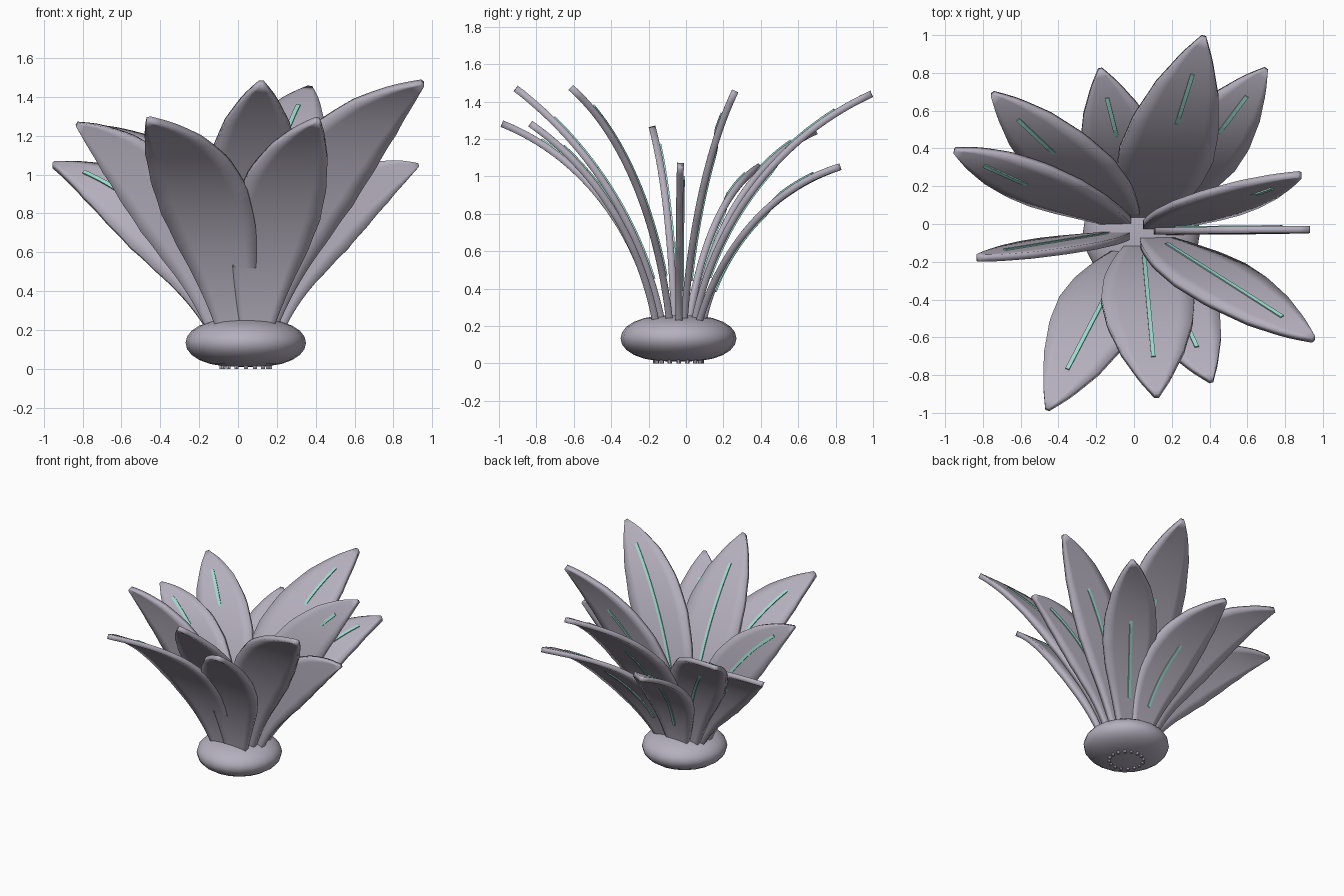
import bpy
import bmesh
import math
from mathutils import Vector

if "Cube" in bpy.data.objects:
    bpy.data.objects.remove(bpy.data.objects["Cube"], do_unlink=True)


def make_material(name, color):
    mat = bpy.data.materials.new(name)
    mat.use_nodes = True
    mat.diffuse_color = color
    mat.node_tree.nodes["Principled BSDF"].inputs["Base Color"].default_value = color
    return mat


GREY = make_material("lilac grey", (0.46, 0.43, 0.51, 1))
TEAL = make_material("pale teal", (0.34, 0.72, 0.62, 1))
CENTER = Vector((0.04, -0.04, 0))
STEPS = 30

# Tip position of each leaf
TIPS = {
    "back_right": (-0.18, 0.82, 1.05), "back": (0.37, 0.99, 1.44),
    "back_left": (0.70, 0.82, 1.05), "right_back": (-0.75, 0.69, 1.24),
    "right_upper": (-0.95, 0.39, 1.05), "left_upper": (0.88, 0.26, 1.45),
    "left": (0.93, -0.03, 1.05), "right": (-0.83, -0.18, 1.26),
    "front_right": (-0.46, -0.98, 1.28), "front": (0.12, -0.91, 1.47),
    "front_left": (0.41, -0.83, 1.28), "left_front": (0.95, -0.61, 1.47),
}
# Half width along the leaf, from root to tip
PROFILE = [(0, 0.09), (0.2, 0.165), (0.35, 0.22), (0.5, 0.245), (0.65, 0.225),
           (0.8, 0.165), (0.92, 0.085), (0.97, 0.04), (1, 0.012)]


def half_width(t):
    for (a, wa), (b, wb) in zip(PROFILE, PROFILE[1:]):
        if t <= b:
            return wa + (wb - wa) * (t - a) / (b - a)
    return PROFILE[-1][1]


def leaf_spine(tip):
    """Points of an arc from the bulb to the tip; tall leaves root further in."""
    flat = Vector((tip.x, tip.y, 0)) - CENTER
    out = flat.normalized()
    ring = 0.085 if tip.z > 1.4 else 0.13
    root = CENTER + out * ring + Vector((0, 0, 0.2))
    rise = tip.z - root.z
    chord = math.atan2(flat.length - ring, rise)
    a0 = max(math.radians(11), 2 * chord - math.radians(77))
    a1 = 2 * chord - a0
    radius = rise / (math.sin(a1) - math.sin(a0))
    points = []
    for i in range(STEPS + 1):
        a = a0 + (a1 - a0) * i / STEPS
        up = Vector((0, 0, math.sin(a) - math.sin(a0)))
        points.append(root + (out * (math.cos(a0) - math.cos(a)) + up) * radius)
    size = math.sqrt(radius * (a1 - a0) / 1.5) * (1 - 0.2 * out.x ** 2)
    return points, size


class Blade:
    """Sheet ruled along x, so every blade is edge-on from the side."""

    def __init__(self, points):
        self.points = points
        self.dist = [0.0]
        for p, q in zip(points, points[1:]):
            self.dist.append(self.dist[-1] + (q - p).yz.length)

    def tangent(self, i):
        return (self.points[min(i + 1, STEPS)] - self.points[max(i - 1, 0)]).normalized()

    def offset(self, i, w):
        """Point w away from the spine, measured within the curved sheet."""
        t = self.tangent(i)
        perp = Vector((t.yz.length, -t.x)) * w
        s = self.dist[i] + perp.y
        k = 0
        while k < STEPS - 1 and self.dist[k + 1] < s:
            k += 1
        f = (s - self.dist[k]) / (self.dist[k + 1] - self.dist[k])
        spot = self.points[k].lerp(self.points[k + 1], f)
        spot.x = self.points[i].x + perp.x
        return spot


def strip_object(name, rows, thickness, mat):
    """Skin rows of points into a solid sheet."""
    bm = bmesh.new()
    grid = [[bm.verts.new(p) for p in row] for row in rows]
    for lower, upper in zip(grid, grid[1:]):
        for k in range(len(lower) - 1):
            bm.faces.new((lower[k], lower[k + 1], upper[k + 1], upper[k]))
    mesh = bpy.data.meshes.new(name)
    bm.to_mesh(mesh)
    bm.free()
    mesh.materials.append(mat)
    obj = bpy.data.objects.new(name, mesh)
    bpy.context.collection.objects.link(obj)
    solid = obj.modifiers.new("thickness", "SOLIDIFY")
    solid.thickness = thickness
    solid.offset = 0
    return obj


def smooth(obj):
    bpy.ops.object.select_all(action="DESELECT")
    obj.select_set(True)
    bpy.context.view_layer.objects.active = obj
    bpy.ops.object.shade_smooth_by_angle(angle=math.radians(40))


# Leaves with their midribs
for name, tip in TIPS.items():
    points, size = leaf_spine(Vector(tip))
    blade = Blade(points)
    rows = [[blade.offset(i, half_width(i / STEPS) * size * s)
             for s in (-1, -0.66, -0.33, 0, 0.33, 0.66, 1)] for i in range(STEPS + 1)]
    smooth(strip_object(name + "_leaf", rows, 0.037, GREY))

    # The rib sinks through to the outer face low down on back leaves
    behind = tip[1] > 0
    crossing = 0.74 if tip[0] > 0.8 else 0.63
    rib = []
    for i in range(5, 26 if tip[1] < -0.7 else 27):
        inward = blade.tangent(i).cross(Vector((1, 0, 0))).normalized()
        lift = 0.016
        if behind:
            inward.negate()
            lift *= max(-1, min(1, (i / STEPS - crossing) * 20))
        rib.append([blade.offset(i, w) + inward * lift for w in (-0.011, 0.011)])
    strip_object(name + "_midrib", rib, 0.02, TEAL)

# Flattened bulb with a fuller rim
bpy.ops.mesh.primitive_uv_sphere_add(segments=20, ring_count=12, radius=1,
                                     location=CENTER + Vector((0, 0, 0.134)))
bulb = bpy.context.object
bulb.name = "bulb"
for v in bulb.data.vertices:
    r = math.hypot(v.co.x, v.co.y)
    if r > 0.01:
        v.co.x *= r ** -0.25
        v.co.y *= r ** -0.25
bulb.scale = (0.31, 0.31, 0.125)
bulb.data.materials.append(GREY)
smooth(bulb)

# Ring of root stubs under the bulb
for k in range(16):
    a = math.tau * k / 16
    spot = CENTER + Vector((math.cos(a), math.sin(a), 0)) * 0.125 + Vector((0, 0, 0.015))
    bpy.ops.mesh.primitive_cylinder_add(vertices=6, radius=0.012, depth=0.03, location=spot)
    stub = bpy.context.object
    stub.name = "root_stub"
    stub.data.materials.append(GREY)
